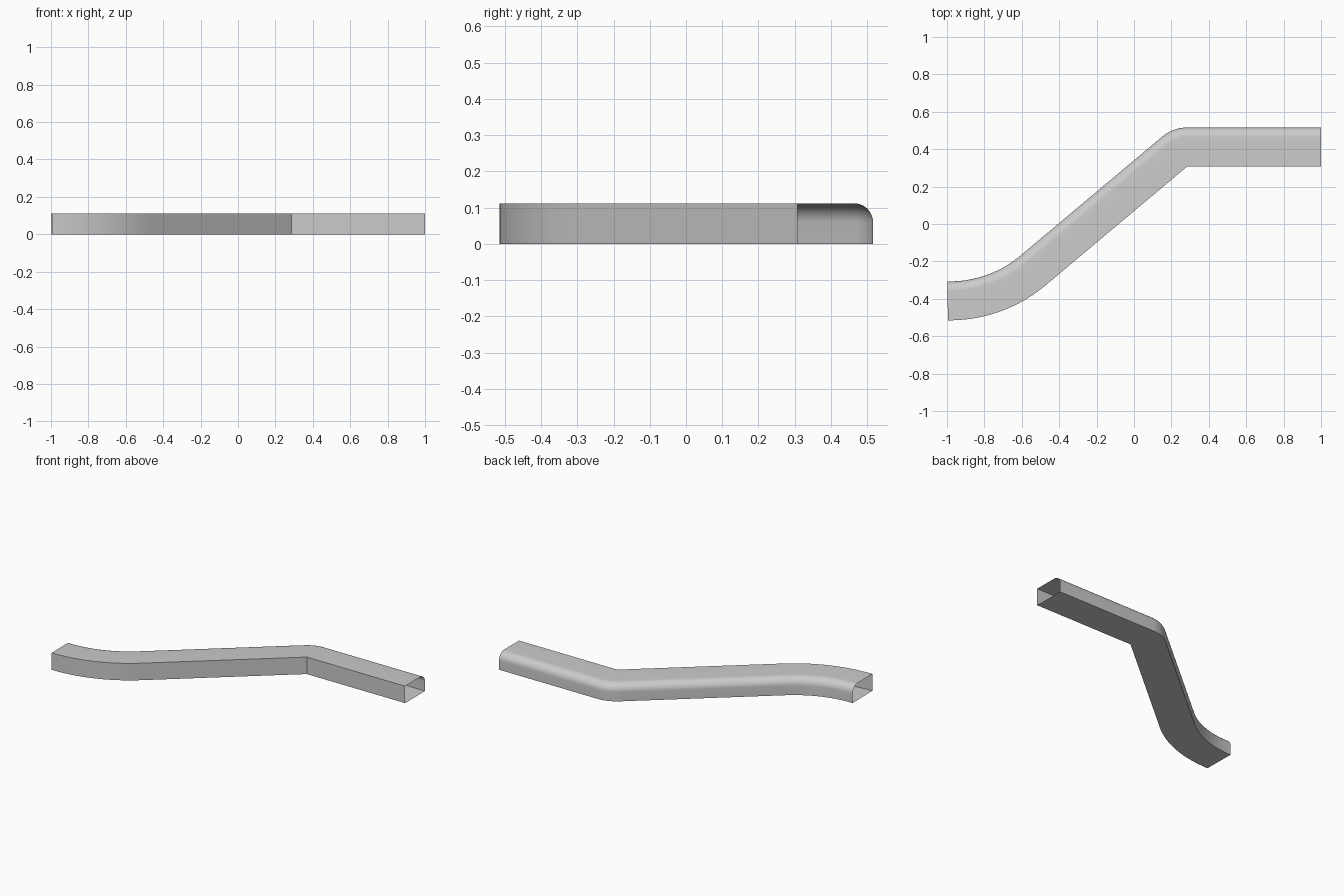
import bpy, bmesh
from math import sin, cos, tan, radians, pi

if "Cube" in bpy.data.objects:
    bpy.data.objects.remove(bpy.data.objects["Cube"])

W, H, R = 0.208, 0.112, 0.052     # duct width, height, back-top corner radius
FRONT, BEND = 0.308, 40           # front edge of the right leg, bend angle

# Cross-section: (distance from front edge, height), back-top corner rounded
N = 10
profile = [(0, 0), (W, 0)]
profile += [(W - R + R * cos(i * pi / 2 / N), H - R + R * sin(i * pi / 2 / N)) for i in range(N + 1)]
profile += [(0, H)]

# Stations along the front edge: x, y, heading in degrees
y0 = -0.515
corner_x = 0.285
meet_x = corner_x - (FRONT - y0) / tan(radians(BEND))
big_r = 0.80
arc_x = meet_x - big_r * tan(radians(BEND / 2))
stations = [(-0.995, y0, 0.7)]
for i in range(1, 21):            # wide curve at the left end
    a = radians(BEND * i / 20)
    stations.append((arc_x + big_r * sin(a), y0 + big_r * (1 - cos(a)), BEND * i / 20))
for i in range(13):               # tight turn pivoting on the front corner
    stations.append((corner_x, FRONT, BEND * (1 - i / 12)))
stations.append((1.0, FRONT, 0))

# Sweep the section into an open-ended duct
bm = bmesh.new()
rings = []
for x, y, deg in stations:
    a = radians(deg)
    rings.append([bm.verts.new((x - sin(a) * d, y + cos(a) * d, z)) for d, z in profile])
n = len(profile)
for r0, r1 in zip(rings, rings[1:]):
    for j in range(n):
        k = (j + 1) % n
        bm.faces.new((r0[j], r1[j], r1[k], r0[k]))
bmesh.ops.remove_doubles(bm, verts=bm.verts, dist=0.0001)
bmesh.ops.recalc_face_normals(bm, faces=bm.faces)
# Make sure the floor faces outwards (down)
bm.normal_update()
floor = min(bm.faces, key=lambda f: f.calc_center_median().z)
if floor.normal.z > 0:
    bmesh.ops.reverse_faces(bm, faces=bm.faces)

mesh = bpy.data.meshes.new("bent_duct")
bm.to_mesh(mesh)
bm.free()
duct = bpy.data.objects.new("bent_duct", mesh)
bpy.context.collection.objects.link(duct)
bpy.context.view_layer.objects.active = duct
duct.select_set(True)
bpy.ops.object.shade_smooth_by_angle(angle=radians(30))
